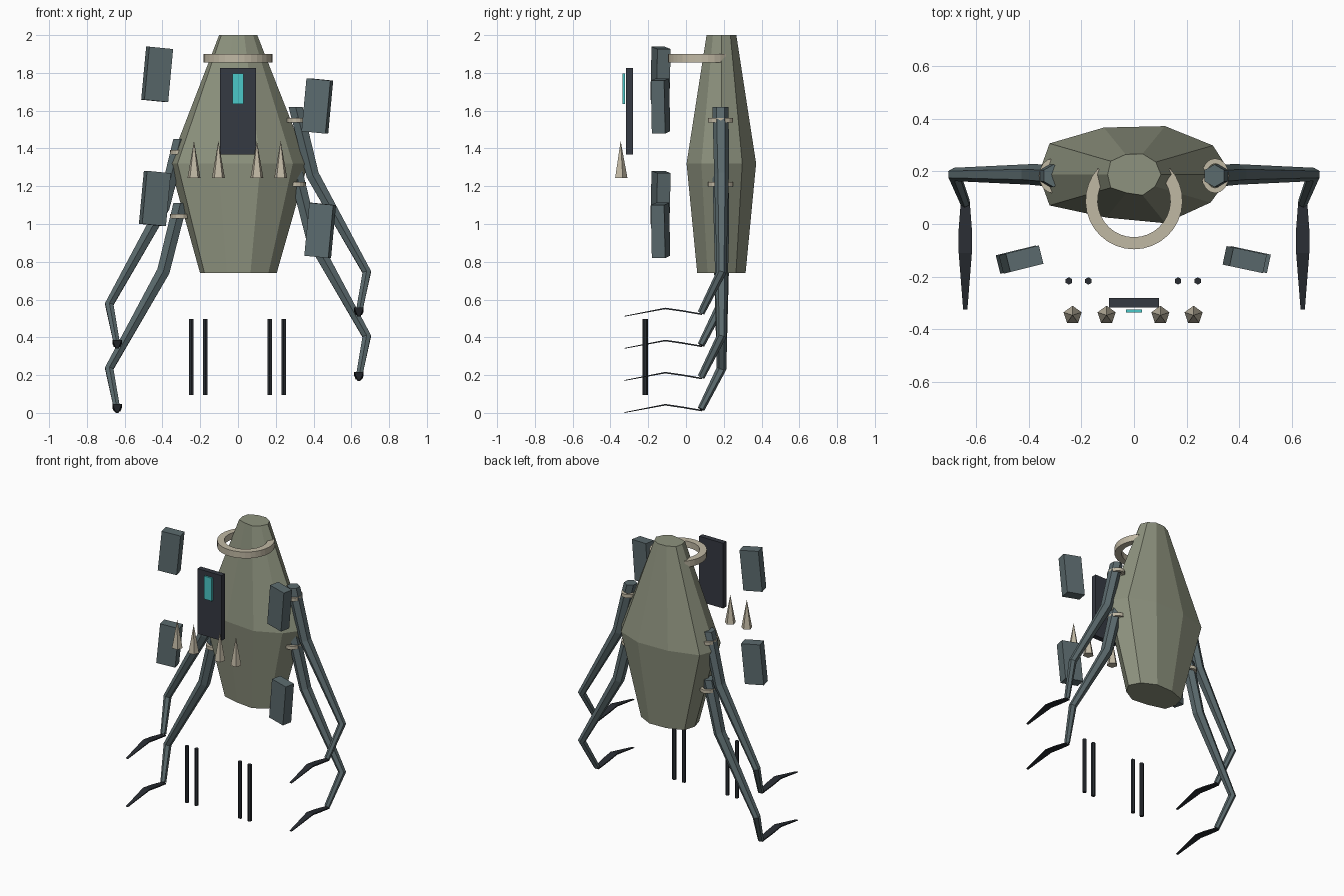
import bpy, bmesh
from math import sin, cos, pi, radians
from mathutils import Vector, Euler

if "Cube" in bpy.data.objects:
    bpy.data.objects.remove(bpy.data.objects["Cube"])


def material(name, r, g, b):
    m = bpy.data.materials.new(name)
    m.use_nodes = True
    m.diffuse_color = (r, g, b, 1)
    bsdf = next(n for n in m.node_tree.nodes if n.type == 'BSDF_PRINCIPLED')
    bsdf.inputs["Base Color"].default_value = (r, g, b, 1)
    return m


SAGE = material("sage_shell", .27, .29, .21)
SLATE = material("slate_metal", .105, .145, .155)
BONE = material("bone", .53, .48, .37)
DARK = material("dark_plate", .036, .041, .054)
BLACK = material("near_black", .021, .025, .031)
TEAL = material("teal_screen", .07, .58, .58)


def finish(name, bm, mat):
    bmesh.ops.recalc_face_normals(bm, faces=bm.faces)
    mesh = bpy.data.meshes.new(name)
    bm.to_mesh(mesh)
    bm.free()
    mesh.materials.append(mat)
    obj = bpy.data.objects.new(name, mesh)
    bpy.context.collection.objects.link(obj)
    return obj


def loft(name, rings, mat, closed=False):
    """Skin a row of equal-sided cross-sections; cap the ends unless closed."""
    bm = bmesh.new()
    loops = [[bm.verts.new(p) for p in ring] for ring in rings]
    pairs = list(zip(loops, loops[1:]))
    if closed:
        pairs.append((loops[-1], loops[0]))
    for a, b in pairs:
        n = len(a)
        for i in range(n):
            j = (i + 1) % n
            bm.faces.new((a[i], a[j], b[j], b[i]))
    if not closed:
        bm.faces.new(loops[0])
        bm.faces.new(loops[-1])
    return finish(name, bm, mat)


def box(name, loc, size, mat, rot=(0, 0, 0)):
    bm = bmesh.new()
    bmesh.ops.create_cube(bm, size=1)
    for v in bm.verts:
        v.co = Vector(a * b for a, b in zip(v.co, size))
    obj = finish(name, bm, mat)
    obj.location, obj.rotation_euler = loc, Euler(rot)
    return obj


def prism(name, loc, sides, r1, r2, depth, mat):
    bm = bmesh.new()
    bmesh.ops.create_cone(bm, cap_ends=True, segments=sides,
                          radius1=r1, radius2=r2, depth=depth)
    obj = finish(name, bm, mat)
    obj.location = loc
    return obj


def band(name, centre, rx, ry, width, height, start, sweep, steps, mat):
    """Flat band of rectangular section following an elliptical arc."""
    cx, cy, cz = centre
    full = sweep >= 2 * pi
    rings = []
    for i in range(steps if full else steps + 1):
        a = start + sweep * i / steps
        rings.append([(cx + (rx - w) * cos(a), cy + (ry - w) * sin(a), cz + h)
                      for w, h in ((0, -height / 2), (0, height / 2),
                                   (width, height / 2), (width, -height / 2))])
    return loft(name, rings, mat, full)


def tube(name, path, radii, mat, sides=6):
    """Tapered, mitred tube along a path."""
    pts = [Vector(p) for p in path]
    rings = []
    for i, p in enumerate(pts):
        into = (p - pts[i - 1]).normalized() if i else Vector((0, 0, -1))
        out = (pts[i + 1] - p).normalized() if i < len(pts) - 1 else into
        t = (into + out).normalized() if i else Vector((0, 0, -1))
        u = Vector((0, 1, 0))
        u = (u - t * u.dot(t)).normalized()
        v = t.cross(u)
        rings.append([p + radii[i] * (u * cos(2 * pi * k / sides) + v * sin(2 * pi * k / sides))
                      for k in range(sides)])
    return loft(name, rings, mat)


# Faceted, slightly uneven shell
uneven = [1.0, 1.0, 1.03, 1.0, 1.07, .98, 1.07, .92, 1.04, .97]
shell = []
for z, rx, ry in ((.74, .205, .13), (1.32, .37, .187), (2.0, .102, .08)):
    shell.append([(k * rx * cos(i * pi / 5), .188 + k * ry * sin(i * pi / 5), z)
                  for i, k in enumerate(uneven)])
loft("body_shell", shell, SAGE)

# Open collar round the neck
band("neck_collar", (0, .088, 1.877), .184, .184, .046, .045,
     radians(138), radians(264), 24, BONE)

# Four legs, each with a cuff and a flat bent claw
for name, side, drop in (("left_upper", 1, 0), ("left_lower", 1, .34),
                         ("right_upper", -1, .17), ("right_lower", -1, .51)):
    def at(x, y, z):
        return Vector((side * x, y, z - drop))
    tube(name + "_leg", [at(.305, .183, 1.62), at(.395, .188, 1.26),
                         at(.682, .188, .745), at(.64, .08, .53)],
         [.043, .039, .026, .019], SLATE)
    band(name + "_cuff", at(.308, .183, 1.55), .052, .066, .02, .024, 0, 2 * pi, 16, BONE)
    claw = []
    for y, z, half, thick in ((.085, .522, .017, .004), (-.02, .54, .025, .004),
                              (-.11, .553, .025, .004), (-.325, .512, .008, .002)):
        claw.append([at(.64 + a * half, y, z + b * thick)
                     for a, b in ((-1, -1), (1, -1), (1, 1), (-1, 1))])
    loft(name + "_claw", claw, BLACK)

# Floating side panels, all leaning the same way
for name, x, z, turn in (("right_upper", -.428, 1.792, 14), ("right_lower", -.44, 1.135, 14),
                         ("left_upper", .42, 1.625, -12), ("left_lower", .435, .966, -12)):
    box(name + "_panel", (x, -.135, z), (.13, .072, .282), SLATE,
        (0, radians(5.5), radians(turn)))

# Front plate with its lit window
box("chest_plate", (0, -.299, 1.597), (.188, .037, .46), DARK)
box("chest_screen", (0, -.33, 1.717), (.06, .012, .162), TEAL)

# Row of spikes
for i, x in enumerate((-.233, -.104, .1, .226)):
    prism(f"spike_{i + 1}", (x, -.346, 1.342), 5, .036, 0, .197, BONE)

# Hanging rods
for i, x in enumerate((-.247, -.173, .167, .242)):
    prism(f"rod_{i + 1}", (x, -.216, .296), 6, .014, .014, .4, BLACK)
